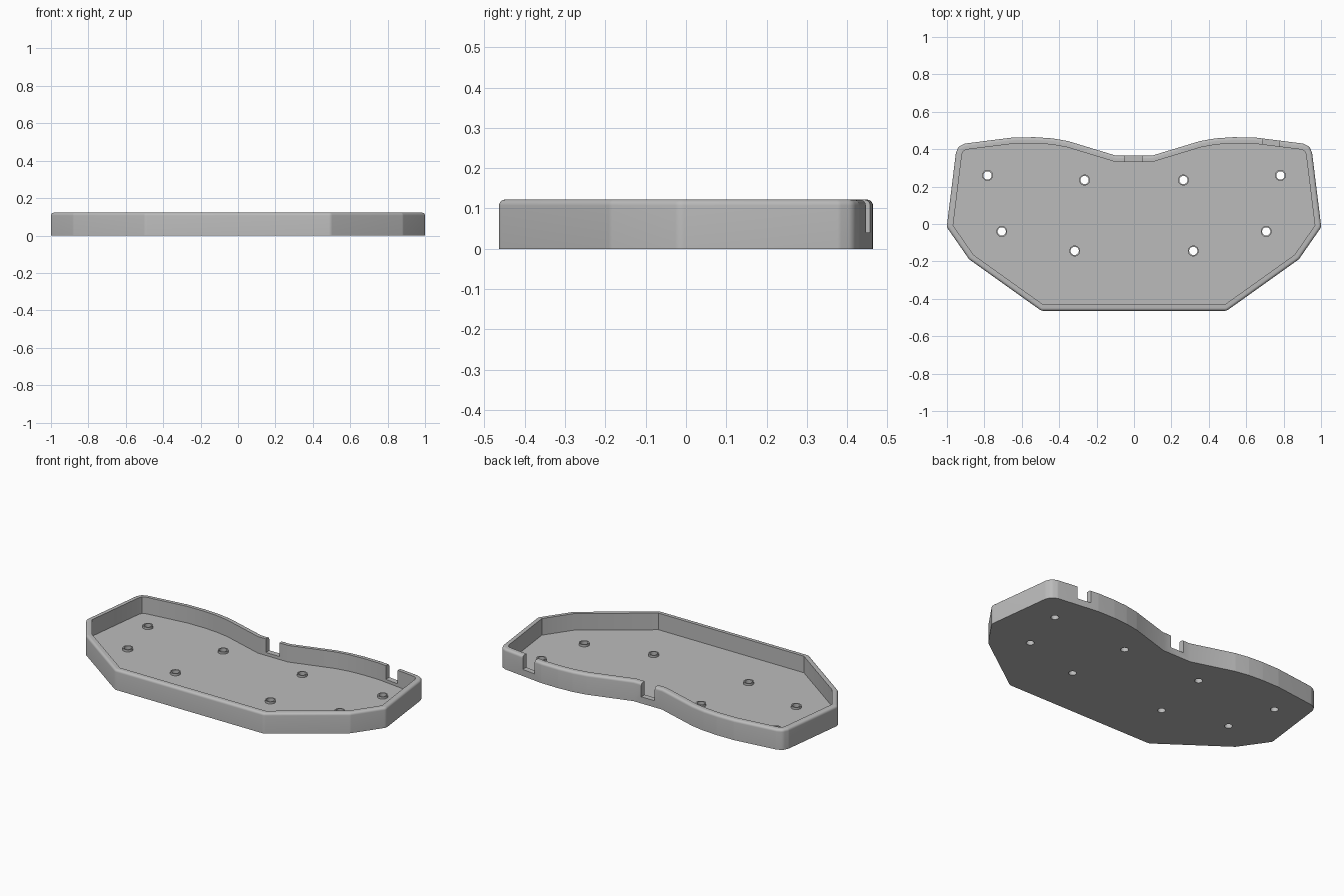
import bpy, bmesh, math
from mathutils import Vector, Matrix

if "Cube" in bpy.data.objects:
    bpy.data.objects.remove(bpy.data.objects["Cube"], do_unlink=True)

HEIGHT, FLOOR, WALL, ROUND = 0.122, 0.022, 0.033, 0.015

grey = bpy.data.materials.new("plain grey")
grey.use_nodes = True
grey.diffuse_color = (0.5, 0.5, 0.5, 1)
grey.node_tree.nodes["Principled BSDF"].inputs["Base Color"].default_value = (0.5, 0.5, 0.5, 1)


def finish(bm, name):
    bmesh.ops.recalc_face_normals(bm, faces=bm.faces)
    mesh = bpy.data.meshes.new(name)
    bm.to_mesh(mesh)
    bm.free()
    mesh.materials.append(grey)
    ob = bpy.data.objects.new(name, mesh)
    bpy.context.collection.objects.link(ob)
    return ob


def smooth(ob):
    bpy.ops.object.select_all(action="DESELECT")
    ob.select_set(True)
    bpy.context.view_layer.objects.active = ob
    bpy.ops.object.shade_smooth_by_angle(angle=math.radians(25))


# Inner outline of the tray, clockwise from the back centre, then mirrored
half = [(0.10, 0.332), (0.36, 0.411), (0.44, 0.425), (0.53, 0.431), (0.64, 0.430),
        (0.895, 0.398), (0.912, 0.39), (0.92, 0.372), (0.967, -0.008),
        (0.858, -0.165), (0.485, -0.431)]
inner = [Vector(p) for p in half] + [Vector((-x, y)) for x, y in reversed(half)]


def offset_ring(distance, steps=5):
    """Outline pushed outwards, with round outer corners and mitred hollows."""
    ring = []
    for i, p in enumerate(inner):
        a = (p - inner[i - 1]).normalized()
        b = (inner[(i + 1) % len(inner)] - p).normalized()
        na, nb = Vector((-a.y, a.x)), Vector((-b.y, b.x))
        if a.cross(b) < 0:
            ring += [p + na.lerp(nb, k / steps).normalized() * distance
                     for k in range(steps + 1)]
        else:
            n = (na + nb).normalized()
            ring.append(p + n * distance / n.dot(na))
    return ring


# Tray shell: bottom, outer wall, rounded lip, inner wall, floor
levels = [(WALL, 0)]
for k in range(6):
    t = k / 5 * math.pi / 2
    levels.append((WALL - ROUND * (1 - math.cos(t)), HEIGHT - ROUND * (1 - math.sin(t))))
levels += [(0, HEIGHT), (0, FLOOR)]
bm = bmesh.new()
rings = [[bm.verts.new((p.x, p.y, z)) for p in offset_ring(d)] for d, z in levels]
for low, high in zip(rings, rings[1:]):
    for i in range(len(low)):
        bm.faces.new((low[i - 1], low[i], high[i], high[i - 1]))
bm.faces.new(rings[0])
bm.faces.new(rings[-1])
bmesh.ops.remove_doubles(bm, verts=bm.verts, dist=0.0001)
tray = finish(bm, "tray")

# Screw positions, a mirrored set of four
screws = [(s * x, y) for s in (-1, 1)
          for x, y in ((0.783, 0.26), (0.264, 0.235), (0.707, -0.04), (0.317, -0.144))]
HOLE, BOSS, BOSS_TOP = 0.022, 0.029, 0.035

# Cutter: screw holes and two cable notches in the back wall
bm = bmesh.new()
for x, y in screws:
    bmesh.ops.create_cone(bm, cap_ends=True, segments=32, radius1=HOLE, radius2=HOLE,
                          depth=0.2, matrix=Matrix.Translation((x, y, 0)))
for x, y, width in ((-0.002, 0.35, 0.09), (0.733, 0.435, 0.087)):
    bmesh.ops.create_cube(bm, size=1, matrix=Matrix.Translation((x, y, 0.14))
                          @ Matrix.Diagonal((width, 0.14, 0.2, 1)))
cutter = finish(bm, "cutter")
cutter.hide_render = True

cut = tray.modifiers.new("holes and notches", "BOOLEAN")
cut.operation, cut.solver, cut.object = "DIFFERENCE", "EXACT", cutter
bpy.context.view_layer.update()
tray.data = bpy.data.meshes.new_from_object(
    tray.evaluated_get(bpy.context.evaluated_depsgraph_get()))
tray.modifiers.clear()
bpy.data.objects.remove(cutter, do_unlink=True)
smooth(tray)

# Raised collars around the screw holes
bm = bmesh.new()
section = [(HOLE, FLOOR), (BOSS, FLOOR), (BOSS, BOSS_TOP), (HOLE, BOSS_TOP)]
for x, y in screws:
    loops = [[bm.verts.new((x + r * math.cos(k * math.tau / 32),
                            y + r * math.sin(k * math.tau / 32), z)) for k in range(32)]
             for r, z in section]
    for j in range(4):
        for k in range(32):
            bm.faces.new((loops[j - 1][k - 1], loops[j - 1][k], loops[j][k], loops[j][k - 1]))
smooth(finish(bm, "screw_collars"))
